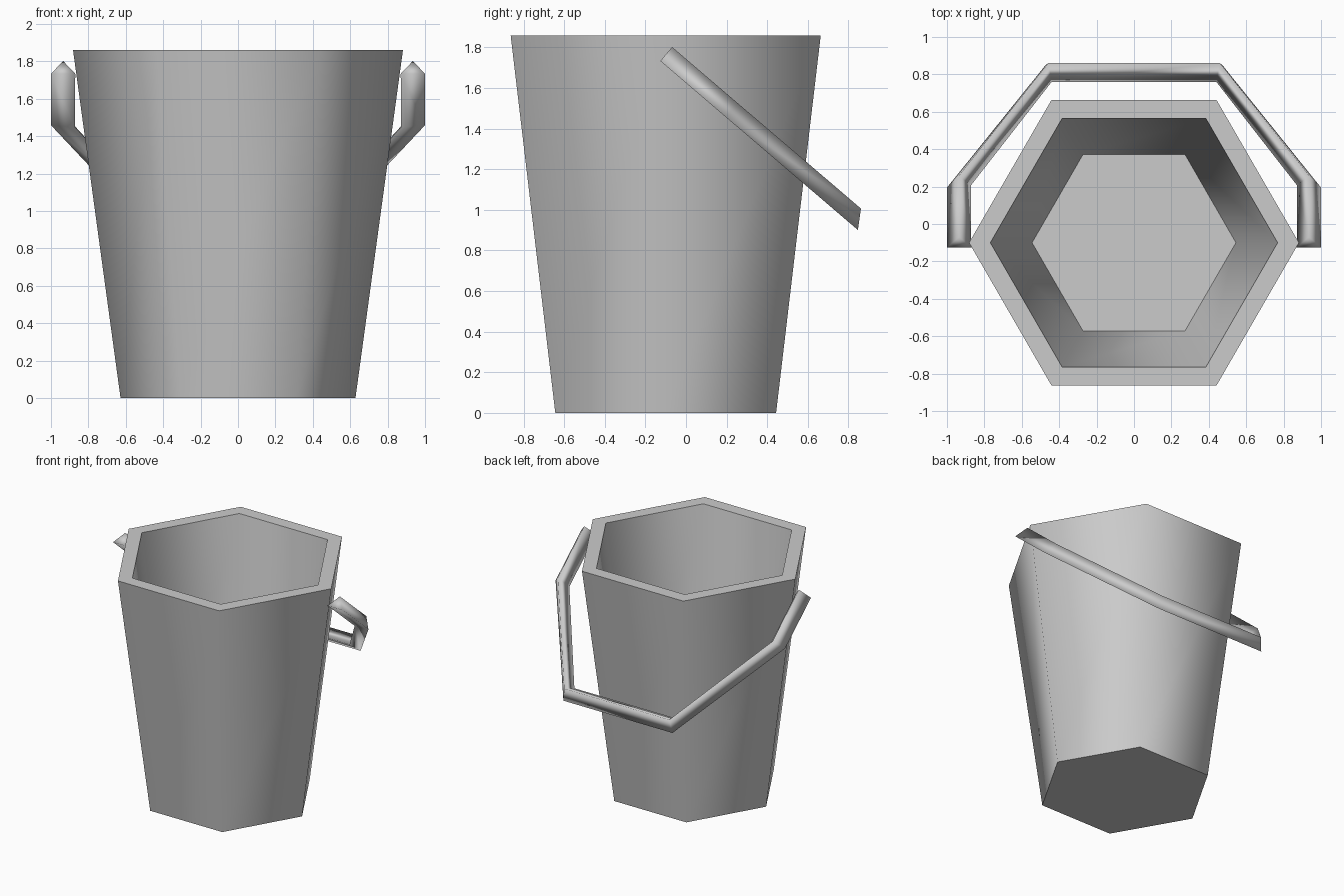
import bpy, bmesh, math

cube = bpy.data.objects.get("Cube")
if cube:
    bpy.data.objects.remove(cube, do_unlink=True)

# Single grey metal
metal = bpy.data.materials.new("grey_metal")
metal.use_nodes = True
GREY = (0.6, 0.6, 0.6, 1.0)
metal.diffuse_color = GREY
metal.node_tree.nodes["Principled BSDF"].inputs["Base Color"].default_value = GREY


def loft(name, sections, smooth_angle):
    """Skin a row of closed cross-sections and cap both ends."""
    bm = bmesh.new()
    rings = [[bm.verts.new(p) for p in s] for s in sections]
    for a, b in zip(rings, rings[1:]):
        for i in range(len(a)):
            j = (i + 1) % len(a)
            bm.faces.new((a[i], a[j], b[j], b[i]))
    bm.faces.new(rings[0][::-1])
    bm.faces.new(rings[-1])
    bmesh.ops.recalc_face_normals(bm, faces=bm.faces)
    mesh = bpy.data.meshes.new(name)
    bm.to_mesh(mesh)
    bm.free()
    mesh.materials.append(metal)
    obj = bpy.data.objects.new(name, mesh)
    bpy.context.collection.objects.link(obj)
    bpy.ops.object.select_all(action='DESELECT')
    obj.select_set(True)
    bpy.context.view_layer.objects.active = obj
    bpy.ops.object.shade_smooth_by_angle(angle=math.radians(smooth_angle))
    return obj


# Six-sided bucket: base, outer wall, rim, inner wall, floor
def hexagon(radius, z):
    return [(radius * math.cos(math.radians(60 * k)),
             radius * math.sin(math.radians(60 * k)) - 0.10, z) for k in range(6)]


profile = [(0.628, 0), (0.882, 1.86), (0.768, 1.86), (0.545, 0.2)]
loft("bucket", [hexagon(r, z) for r, z in profile], 65)


# Handle: triangular bar lying in a plane that slopes down to the back
def tilted(x, along, height):
    return (x, 0.76 * along + 0.65 * height, -0.65 * along + 0.76 * height)


def bar_section(outer, inner, side):
    ridge = [(a + b) / 2 for a, b in zip(outer, inner)]
    return [tilted(side * outer[0], outer[1], 1.235),
            tilted(side * ridge[0], ridge[1], 1.325),
            tilted(side * inner[0], inner[1], 1.235)]


# Outer and inner edge at the tip, elbow and back corner
stations = [((1.0, -1.223), (0.87, -1.223)),
            ((1.0, -0.80), (0.872, -0.785)),
            ((0.475, 0.058), (0.44, -0.056))]
left = [bar_section(o, i, 1) for o, i in stations]
right = [bar_section(o, i, -1) for o, i in reversed(stations)]
loft("handle", left + right, 180)
